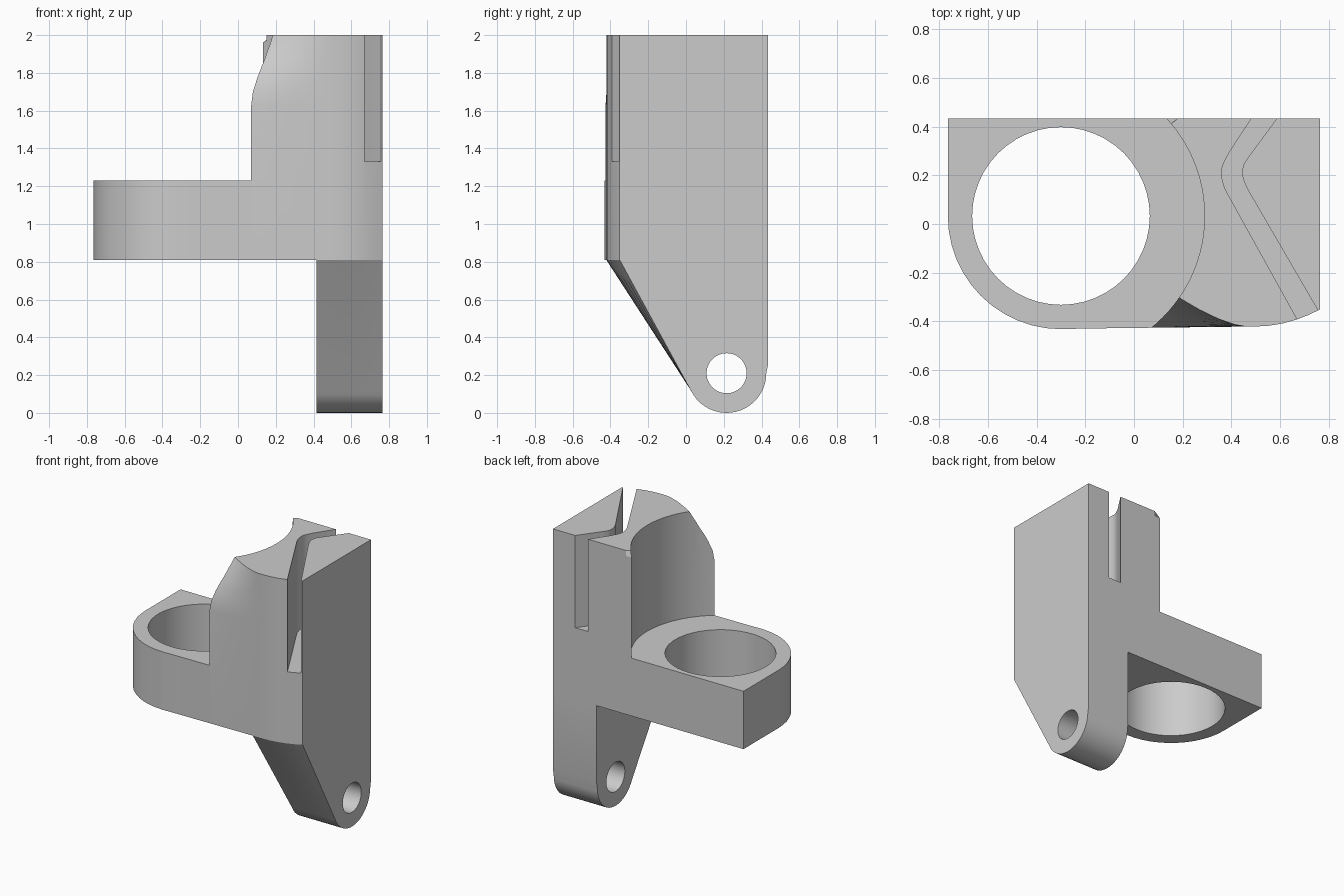
import bpy, bmesh
from math import sin, cos, pi, radians, sqrt

if "Cube" in bpy.data.objects:
    bpy.data.objects.remove(bpy.data.objects["Cube"])

grey = bpy.data.materials.new("plain grey")
grey.use_nodes = True
COLOUR = (0.6, 0.6, 0.6, 1)
grey.diffuse_color = COLOUR
grey.node_tree.nodes["Principled BSDF"].inputs["Base Color"].default_value = COLOUR

RING = (-0.3, 0.033)      # ring centre in plan
PIN = (0.215, 0.21)       # pivot hole centre in y, z
BACK, SIDE, MID, TOP = 0.433, 0.765, 0.81, 2.0


def loft(name, rows):
    """Closed solid through rows of matching points."""
    bm = bmesh.new()
    rings = [[bm.verts.new(p) for p in row] for row in rows]
    n = len(rings[0])
    for a, b in zip(rings, rings[1:]):
        for i in range(n):
            j = (i + 1) % n
            bm.faces.new((a[i], a[j], b[j], b[i]))
    bm.faces.new(rings[0][::-1])
    bm.faces.new(rings[-1])
    bmesh.ops.recalc_face_normals(bm, faces=bm.faces)
    mesh = bpy.data.meshes.new(name)
    bm.to_mesh(mesh)
    bm.free()
    mesh.materials.append(grey)
    obj = bpy.data.objects.new(name, mesh)
    bpy.context.collection.objects.link(obj)
    return obj


def prism(name, outline, z0, z1):
    return loft(name, [[(x, y, z) for x, y in outline] for z in (z0, z1)])


def arc(centre, r, a0, a1, n):
    steps = [radians(a0 + (a1 - a0) * i / n) for i in range(n + 1)]
    return [(centre[0] + r * cos(a), centre[1] + r * sin(a)) for a in steps]


def combine(target, other, operation):
    mod = target.modifiers.new(operation, 'BOOLEAN')
    mod.operation, mod.solver, mod.object = operation, 'EXACT', other
    bpy.context.view_layer.update()
    graph = bpy.context.evaluated_depsgraph_get()
    mesh = bpy.data.meshes.new_from_object(target.evaluated_get(graph))
    target.modifiers.clear()
    target.data = mesh
    bpy.data.objects.remove(other)


# Front edge of the plan, rounding back toward the left side
def front(x):
    if x < 0.5:
        return -0.43 + 0.012 * (x + 0.25)
    return -0.421 + 1.0 * (x - 0.5) ** 2


# Body: plan outline lofted upward, the front corner leaning back near the top
front_xs = [-0.2, 0, 0.08, 0.14, 0.2, 0.27, 0.35, 0.415, 0.46, 0.5, 0.55, 0.61, 0.67, 0.72, SIDE]
leg_xs = [x for x in front_xs if x > 0.4]
plan = arc(RING, 0.465, 180, 270, 12) + [(x, front(x)) for x in front_xs]


def body_row(z):
    lean = max(0, (z - 1.63) / 0.37) ** 2
    nick = max(0, (z - 1.96) / 0.04)
    row = [(x, y + 0.82 * max(0, 0.46 - max(x, 0)) ** 1.47 * lean, z) for x, y in plan]
    row += [(SIDE, BACK, z), (0.18, BACK, z), (0.1, BACK - 0.06 * nick, z),
            (-SIDE, BACK - 0.06 * nick, z)]
    return row


body = loft("bracket_body", [body_row(z) for z in (MID, 1.63, 1.7, 1.77, 1.84, 1.9, 1.96, TOP)])


# Leg: tapers down from the plan edge to a rounded foot
def leg_row(x):
    foot = arc(PIN, 0.21, 206, 360, 20)
    profile = [(front(x), MID)] + foot + [(BACK, 0.25), (BACK, MID)]
    return [(x, y, z) for y, z in profile]


leg = loft("leg", [leg_row(x) for x in leg_xs])
pin_circle = arc(PIN, 0.106, 0, 352.5, 47)
combine(leg, loft("pin_hole", [[(x, y, z) for y, z in pin_circle] for x in (0.3, 0.9)]), 'DIFFERENCE')
combine(body, leg, 'UNION')

# Curved recess above the ring
recess = arc(RING, 0.59, -90, 90, 48) + [(-0.3, 0.9), (-1, 0.9), (-1, -0.9), (-0.3, -0.9)]
combine(body, prism("recess_cutter", recess, 1.23, 2.2), 'DIFFERENCE')

# Ring opening
combine(body, prism("ring_cutter", arc(RING, 0.365, 0, 352.5, 47), 0.6, 1.5), 'DIFFERENCE')

# Bent slot from the back to the front edge
left_edge = [(0.547, 0.53), (0.395, 0.3), (0.373, 0.26), (0.363, 0.235), (0.36, 0.21),
             (0.363, 0.18), (0.373, 0.147), (0.39, 0.115), (0.731, -0.5)]
right_edge = [(0.84, -0.5), (0.465, 0.145), (0.452, 0.175), (0.446, 0.195), (0.445, 0.21),
              (0.446, 0.228), (0.453, 0.25), (0.475, 0.282), (0.658, 0.53)]
combine(body, prism("slot_cutter", left_edge + right_edge, 1.33, 2.2), 'DIFFERENCE')

# Smooth curved walls, keep hard edges
bpy.ops.object.select_all(action='DESELECT')
body.select_set(True)
bpy.context.view_layer.objects.active = body
bpy.ops.object.shade_smooth_by_angle(angle=radians(25))
